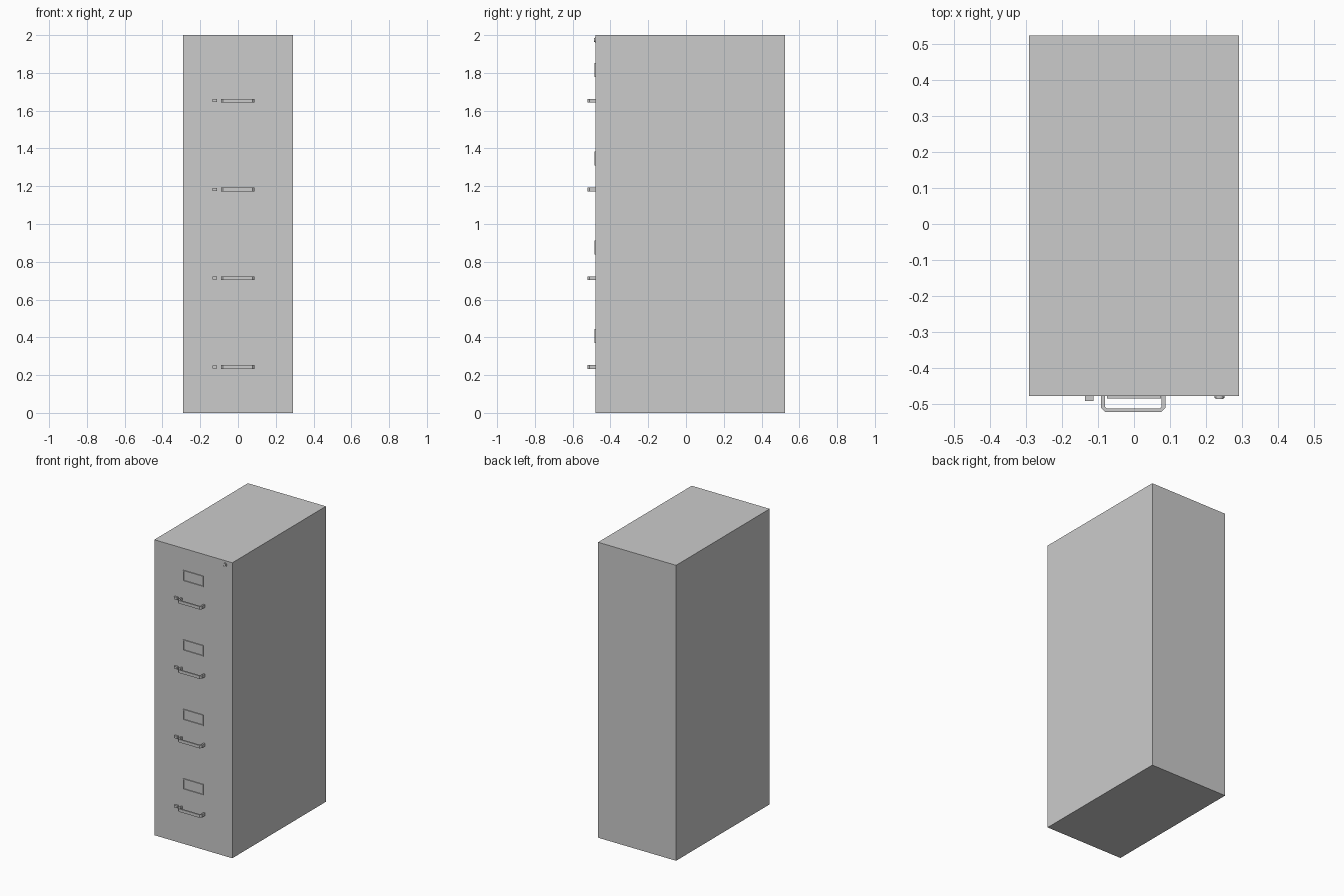
import bpy, bmesh, math

if "Cube" in bpy.data.objects:
    bpy.data.objects.remove(bpy.data.objects["Cube"])

FRONT = -0.478   # y of the cabinet front
PITCH = 0.47     # drawer spacing


def box(name, x0, x1, y0, y1, z0, z1):
    bm = bmesh.new()
    bmesh.ops.create_cube(bm, size=1)
    for v in bm.verts:
        v.co = ((x0 + x1) / 2 + v.co.x * (x1 - x0),
                (y0 + y1) / 2 + v.co.y * (y1 - y0),
                (z0 + z1) / 2 + v.co.z * (z1 - z0))
    return finish(name, bm)


def finish(name, bm):
    bmesh.ops.recalc_face_normals(bm, faces=bm.faces)
    me = bpy.data.meshes.new(name)
    bm.to_mesh(me)
    bm.free()
    ob = bpy.data.objects.new(name, me)
    bpy.context.collection.objects.link(ob)
    return ob


def band(name, outer, inner, offset, closed):
    """Strip between two matching outlines, extruded along offset."""
    bm = bmesh.new()
    o = [bm.verts.new(p) for p in outer]
    i = [bm.verts.new(p) for p in inner]
    n = len(o)
    for k in range(n if closed else n - 1):
        j = (k + 1) % n
        bm.faces.new((o[k], o[j], i[j], i[k]))
    ext = bmesh.ops.extrude_face_region(bm, geom=bm.faces[:], use_keep_orig=True)
    bmesh.ops.translate(bm, vec=offset,
                        verts=[g for g in ext["geom"] if isinstance(g, bmesh.types.BMVert)])
    return finish(name, bm)


def cylinder(name, x, z, radius, y0, y1):
    bpy.ops.mesh.primitive_cylinder_add(vertices=24, radius=radius, depth=y1 - y0,
                                        location=(x, (y0 + y1) / 2, z),
                                        rotation=(math.pi / 2, 0, 0))
    bpy.context.object.name = name
    bpy.ops.object.shade_smooth_by_angle()


# Cabinet body
box("cabinet_body", -0.292, 0.292, FRONT, 0.523, 0, 2)

for d in range(4):
    z = 0.243 + d * PITCH

    # Bow handle with chamfered corners
    zb = z - 0.01
    outer = [(-0.091, FRONT, zb), (-0.091, -0.511, zb), (-0.080, -0.522, zb),
             (0.076, -0.522, zb), (0.087, -0.511, zb), (0.087, FRONT, zb)]
    inner = [(-0.081, FRONT, zb), (-0.081, -0.507, zb), (-0.076, -0.512, zb),
             (0.072, -0.512, zb), (0.077, -0.507, zb), (0.077, FRONT, zb)]
    band(f"handle_{d + 1}", outer, inner, (0, 0, 0.02), False)

    # Thumb latch beside the handle
    box(f"thumb_latch_{d + 1}", -0.136, -0.112, -0.491, FRONT, z - 0.008, z + 0.008)

    # Label holder frame
    zl = z + 0.163
    rect = [[(sx * (0.075 - t), FRONT, zl + sz * (0.037 - t))
             for sx, sz in ((-1, -1), (1, -1), (1, 1), (-1, 1))] for t in (0, 0.006)]
    band(f"label_frame_{d + 1}", rect[0], rect[1], (0, -0.006, 0), True)

# Lock in the top right corner
cylinder("lock_collar", 0.237, 1.974, 0.014, -0.483, FRONT)
cylinder("lock_core", 0.237, 1.974, 0.011, -0.486, FRONT)
